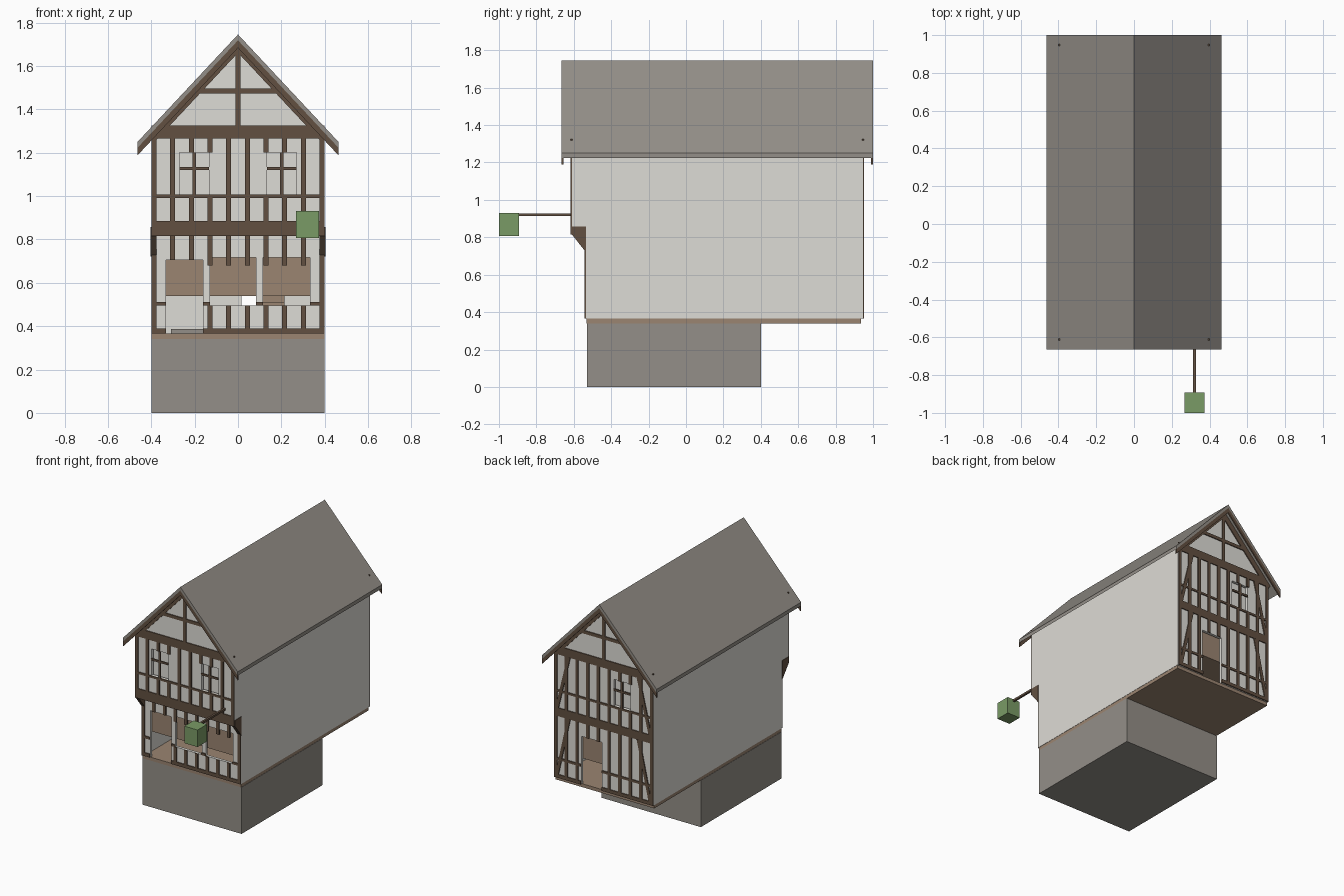
import bpy, bmesh
from mathutils import Vector

if "Cube" in bpy.data.objects:
    bpy.data.objects.remove(bpy.data.objects["Cube"])


def material(name, *rgb):
    lin = [((c / 255 + 0.055) / 1.055) ** 2.4 for c in rgb] + [1]
    m = bpy.data.materials.new(name)
    m.use_nodes = True
    m.diffuse_color = lin
    bsdf = m.node_tree.nodes["Principled BSDF"]
    bsdf.inputs["Base Color"].default_value = lin
    bsdf.inputs["Roughness"].default_value = 0.9
    return m


PLASTER = material("plaster", 222, 220, 214)
STONE = material("grey stone", 148, 143, 136)
TIMBER = material("dark timber", 98, 80, 65)
BOARD = material("light boards", 155, 133, 113)
GREEN = material("sign green", 122, 155, 102)


def prism(pts, axis, a, b):
    """Polygon in the plane across the axis, drawn out from a to b."""
    if axis == "x":
        ring = lambda d: [(d, u, v) for u, v in pts]
    else:
        ring = lambda d: [(u, d, v) for u, v in pts]
    return ring(a), ring(b)


def box(x0, x1, y0, y1, z0, z1):
    return prism([(x0, z0), (x1, z0), (x1, z1), (x0, z1)], "y", y0, y1)


def bar(p, q, width, y0, y1):
    """Slanted board between two points of the facade plane."""
    p, q = Vector(p), Vector(q)
    side = (q - p).orthogonal().normalized() * width / 2
    return prism([p + side, q + side, q - side, p - side], "y", y0, y1)


def make(name, parts, mat):
    bm = bmesh.new()
    for lo, hi in parts:
        a = [bm.verts.new(c) for c in lo]
        b = [bm.verts.new(c) for c in hi]
        bm.faces.new(a)
        bm.faces.new(b[::-1])
        for i in range(len(a)):
            j = (i + 1) % len(a)
            bm.faces.new((a[i], b[i], b[j], a[j]))
    bmesh.ops.recalc_face_normals(bm, faces=bm.faces[:])
    me = bpy.data.meshes.new(name)
    bm.to_mesh(me)
    bm.free()
    me.materials.append(mat)
    ob = bpy.data.objects.new(name, me)
    bpy.context.collection.objects.link(ob)
    return ob


def cut(ob, openings, y0, y1):
    """Cut rectangular openings (x0, x1, z0, z1) through a wall."""
    cutter = make("opening_cutter", [box(x0, x1, y0, y1, z0, z1)
                                     for x0, x1, z0, z1 in openings], PLASTER)
    cutter.hide_render = True
    mod = ob.modifiers.new("openings", "BOOLEAN")
    mod.object, mod.operation, mod.solver = cutter, "DIFFERENCE", "EXACT"
    bpy.context.view_layer.objects.active = ob
    bpy.ops.object.modifier_apply(modifier=mod.name)
    bpy.data.objects.remove(cutter)


STUD = 0.023
STUD_X = [s * 0.043 * k for k in (1, 3, 5, 7, 9) for s in (-1, 1)]


def studs(z0, z1, openings, y0, y1):
    """Evenly spaced uprights, interrupted by openings."""
    out = []
    for x in STUD_X:
        spans = [(z0, z1)]
        for ox0, ox1, oz0, oz1 in openings:
            if ox0 < x + STUD / 3 and x - STUD / 3 < ox1:
                spans = [(z0, oz0), (oz1, z1)]
        out += [box(x - STUD / 2, x + STUD / 2, y0, y1, a, b)
                for a, b in spans if b - a > 0.01]
    return out


def rail(z0, z1, openings, y0, y1):
    """Cross rail, interrupted by openings."""
    out, x = [], -0.398
    for ox0, ox1, _, _ in sorted(openings) + [(0.398, 0, 0, 0)]:
        out.append(box(x, ox0, y0, y1, z0, z1))
        x = ox1
    return out


def gable_timbers(y0, y1):
    out = [box(-0.4, 0.4, y0, y1, 1.265, 1.325),
           box(-0.21, 0.21, y0, y1, 1.472, 1.495),
           box(-0.012, 0.012, y0, y1, 1.325, 1.69)]
    for s in (-1, 1):
        out.append(bar((s * 0.4, 1.262), (0, 1.69), 0.04, y0, y1))
    return out


def window_cross(x0, x1, z0, z1, y0, y1):
    xm, zm = (x0 + x1) / 2, z0 + (z1 - z0) * 0.62
    return [box(xm - 0.008, xm + 0.008, y0, y1, z0, z1),
            box(x0, x1, y0, y1, zm - 0.007, zm + 0.007)]


FRONT, JETTY, BACK = -0.535, -0.61, 0.945
FLOOR, BEAM0, BEAM1 = 0.365, 0.815, 0.885

# Foundation and floors
make("stone_foundation", [box(-0.4, 0.4, -0.53, 0.4, 0, 0.34)], STONE)
make("ground_floor", [box(-0.398, 0.398, -0.533, 0.935, 0.34, FLOOR)], BOARD)
make("upper_floor", [box(-0.38, 0.38, -0.505, 0.915, 0.54, 0.8)], BOARD)
make("jetty_floor", [box(-0.38, 0.38, -0.605, -0.505, 0.855, 0.87)], BOARD)
make("upper_room", [box(-0.38, 0.38, -0.575, 0.915, 0.87, 1.25)], PLASTER)

# Openings
door = (-0.333, -0.162, FLOOR - 0.01, 0.705)
shop_windows = [(-0.13, 0.083, 0.495, 0.716), (0.115, 0.333, 0.495, 0.716)]
upper_windows = [(-0.27, -0.134, 1.007, 1.2), (0.134, 0.27, 1.007, 1.2)]
back_door = (0.015, 0.183, FLOOR - 0.01, 0.715)
back_window = (-0.216, -0.08, 1.007, 1.2)

# Plaster walls
side = [(JETTY, 0.855), (FRONT, 0.855), (FRONT, FLOOR), (BACK, FLOOR),
        (BACK, 1.28), (JETTY, 1.28)]
make("side_walls", [prism(side, "x", s * 0.38, s * 0.4) for s in (-1, 1)], PLASTER)
lower_wall = make("front_lower_wall",
                  [box(-0.38, 0.38, FRONT, FRONT + 0.02, FLOOR, 0.86)], PLASTER)
cut(lower_wall, [door] + shop_windows, FRONT - 0.1, FRONT + 0.1)


def gable(z):
    return [(-0.38, z), (0.38, z), (0.38, 1.305), (0, 1.71), (-0.38, 1.305)]


upper_wall = make("front_upper_wall",
                  [prism(gable(0.855), "y", JETTY, JETTY + 0.02)], PLASTER)
cut(upper_wall, upper_windows, JETTY - 0.1, JETTY + 0.1)
back_wall = make("back_wall", [prism(gable(FLOOR), "y", BACK - 0.02, BACK)], PLASTER)
cut(back_wall, [back_door, back_window], BACK - 0.1, BACK + 0.1)

# Front timber frame, lower storey
y = (FRONT - 0.007, FRONT + 0.003)
stud_gaps = [door] + [(a, b, c, 0.68) for a, b, c, d in shop_windows]
make("front_lower_frame",
     studs(FLOOR, BEAM0 + 0.04, stud_gaps, *y)
     + rail(0.495, 0.512, [door] + shop_windows, *y)
     + rail(FLOOR, 0.39, [door], *y), TIMBER)

# Front timber frame, upper storey and gable
y = (JETTY - 0.007, JETTY + 0.003)
frame = studs(BEAM1, 1.265, upper_windows, *y) + gable_timbers(*y)
frame += rail(0.992, 1.007, [], *y)
for w in upper_windows:
    frame += window_cross(*w, *y)
make("front_upper_frame", frame, TIMBER)
make("jetty_beam", [box(-0.4, 0.4, JETTY - 0.007, JETTY + 0.02, BEAM0, BEAM1)], TIMBER)
bracket = [(JETTY, 0.858), (FRONT, 0.858), (FRONT, 0.72), (JETTY, 0.815)]
make("jetty_brackets",
     [prism(bracket, "x", s * 0.376, s * 0.403) for s in (-1, 1)], TIMBER)

# Back timber frame with corner braces
y = (BACK - 0.003, BACK + 0.007)
frame = studs(FLOOR, BEAM0, [back_door], *y) + studs(BEAM0, 1.265, [back_window], *y)
frame += rail(FLOOR, 0.39, [back_door], *y) + rail(0.495, 0.512, [back_door], *y)
frame += rail(BEAM0, BEAM1 - 0.01, [], *y) + rail(0.992, 1.007, [], *y)
frame += gable_timbers(*y) + window_cross(*back_window, *y)
for s in (-1, 1):
    for z0, z1 in ((0.39, BEAM0), (BEAM1 - 0.01, 1.265)):
        frame.append(bar((s * 0.375, z0), (s * 0.28, z1), STUD, *y))
make("back_frame", frame, TIMBER)


# Roof slab and barge boards
def chevron(top, thick, half=0.463, drop=0.495):
    return [(-half, top - drop), (0, top), (half, top - drop),
            (half, top - drop - thick), (0, top - thick), (-half, top - drop - thick)]


make("roof", [prism(chevron(1.745, 0.027), "y", -0.665, 1)], STONE)
make("barge_boards", [prism(chevron(1.718, 0.035), "y", a, a + 0.01)
                      for a in (-0.665, 0.99)], TIMBER)

# Hanging sign
make("sign_pole", [box(0.313, 0.328, -0.945, JETTY, 0.913, 0.928)], TIMBER)
make("sign_block", [box(0.268, 0.374, -1, -0.892, 0.806, 0.93)], GREEN)

# Furniture inside the shop
make("hearth", [box(-0.31, -0.16, 0.55, 0.75, FLOOR, 0.387)], STONE)
make("stair", [box(0.115, 0.215, 0.1, 0.3, FLOOR, 0.512),
               box(0.115, 0.215, 0.3, 0.5, FLOOR, 0.54)], BOARD)
